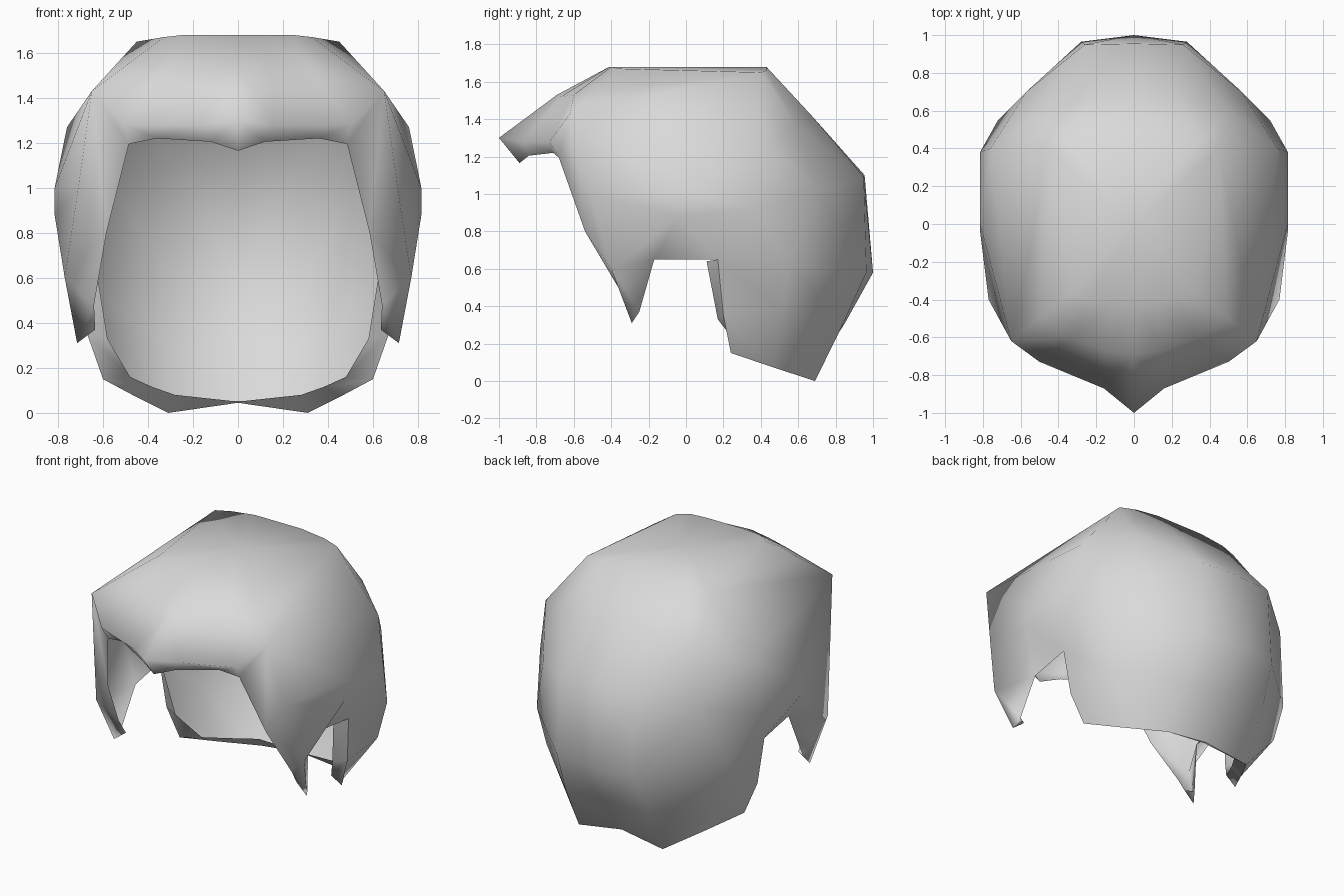
import bpy, bmesh
from mathutils import Vector

if "Cube" in bpy.data.objects:
    bpy.data.objects.remove(bpy.data.objects["Cube"])

# Half outlines, each running from front centre round the side to back centre
crown_front = [(0, -.41, 1.68), (.12, -.41, 1.68), (.24, -.40, 1.68), (.33, -.36, 1.67)]
crown_back = [(.45, .40, 1.65), (.34, .43, 1.66), (.17, .43, 1.68), (0, .43, 1.68)]
upper_front = [(0, -.69, 1.53), (.15, -.67, 1.52), (.33, -.60, 1.53), (.49, -.49, 1.55)]
upper_back = [(.76, .40, 1.27), (.50, .60, 1.36), (.22, .68, 1.41), (0, .68, 1.41)]
brim = [(0, -1, 1.30), (.16, -.87, 1.28), (.50, -.73, 1.28), (.65, -.62, 1.43), (.71, -.51, 1.0)]
brim_edge = [(0, -.89, 1.165), (.12, -.84, 1.205), (.36, -.71, 1.22), (.485, -.68, 1.195), (.585, -.54, .80)]
# Back outlines, from behind the ear to back centre
widest = [(.815, .38, .92), (.57, .70, 1.02), (.26, .95, 1.09), (0, .955, 1.10)]
back_low = [(.70, .17, .65), (.72, .55, .62), (.28, .965, .58), (0, 1.0, .58)]
nape = [(.67, .20, .35), (.67, .52, .38), (.31, .83, .285), (0, .85, .31)]
hem = [(.60, .24, .15), (.46, .46, .075), (.31, .69, 0), (0, .68, .045)]

bm = bmesh.new()
cache = {}


def vert(p):
    """Share one vertex between all faces that meet at a point."""
    if p not in cache:
        cache[p] = bm.verts.new(Vector(p))
    return cache[p]


def face(*pts):
    bm.faces.new([vert(p) for p in pts])


def strip(a, b):
    """Join two outlines with a row of quads."""
    for i in range(len(a) - 1):
        face(a[i], b[i], b[i + 1], a[i + 1])


# Crown cap
crown = crown_front + crown_back
for p, q in zip(crown, crown[1:]):
    face((0, 0, 1.68), p, q)

# Fringe with its brim, then the back down to the nape
for a, b in ((crown_front, upper_front), (upper_front, brim[:4]), (brim, brim_edge),
             (crown_back, upper_back), (upper_back, widest), (widest, back_low),
             (back_low, nape), (nape, hem)):
    strip(a, b)

# Side of the head: broad planes fanning out from the brow corner
brow, temple = brim[3:]
side, rear, shoulder = (.815, 0, 1.0), widest[0], upper_back[0]
face(crown_front[3], upper_front[3], crown_back[0])
face(upper_front[3], brow, crown_back[0])
face(brow, shoulder, crown_back[0])
face(brow, side, shoulder)
face(brow, temple, side)
face(side, rear, shoulder)

# Sideburn: flared outer corner with a crease above the ear notch
cheek, ear_back = brim_edge[4], back_low[0]
ear_front, corner, crease = (.64, -.17, .65), (.77, -.40, .60), (.815, -.04, .88)
inner, tip, tip_back, tip_inner = ((.64, -.35, .48), (.715, -.29, .31),
                                   (.69, -.25, .37), (.635, -.28, .37))
face(temple, corner, cheek)
face(cheek, corner, inner)
face(inner, corner, tip)
face(inner, tip, tip_inner)
face(tip, tip_back, tip_inner)
face(temple, side, crease)
face(temple, crease, corner)
face(side, rear, crease)
face(crease, rear, ear_back)
face(crease, ear_back, ear_front)
face(corner, crease, ear_front)
face(corner, ear_front, tip_back)
face(corner, tip_back, tip)

# Turned-in rim behind the ear and along the hem
rim = [ear_back, nape[0], hem[0], hem[1], hem[2], hem[3]]
lip = [(.63, .11, .64), (.58, .17, .33), (.48, .30, .16), (.38, .47, .115), (.28, .62, .08), (0, .66, .05)]
strip(rim, lip)

bmesh.ops.recalc_face_normals(bm, faces=bm.faces)
# Keep the shell facing outwards
bm.faces.ensure_lookup_table()
if bm.faces[0].normal.z < 0:
    bmesh.ops.reverse_faces(bm, faces=bm.faces)
for f in bm.faces:
    f.smooth = True
# Crisp fold where the rim turns in
for p, q in zip(rim, rim[1:]):
    bm.edges.get((vert(p), vert(q))).smooth = False

mesh = bpy.data.meshes.new("hair_shell")
bm.to_mesh(mesh)
bm.free()
hair = bpy.data.objects.new("hair_shell", mesh)
bpy.context.collection.objects.link(hair)

# Mirror the half across the centre line
mirror = hair.modifiers.new("mirror", "MIRROR")
mirror.use_clip = True
mirror.merge_threshold = .001

grey = bpy.data.materials.new("light grey")
grey.diffuse_color = (.7, .7, .7, 1)
grey.use_nodes = True
grey.node_tree.nodes["Principled BSDF"].inputs["Base Color"].default_value = grey.diffuse_color
mesh.materials.append(grey)
